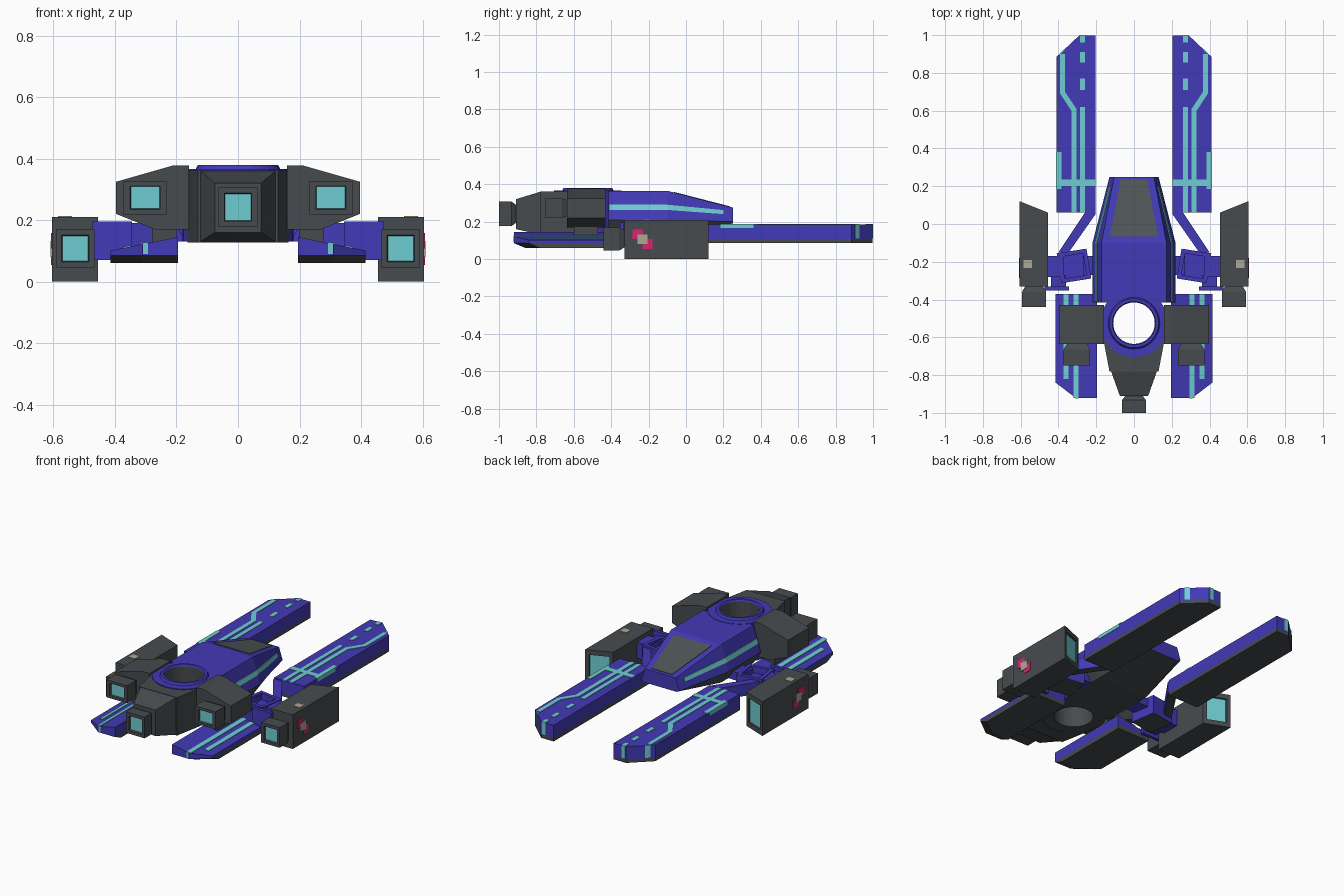
import bpy, bmesh, math

if "Cube" in bpy.data.objects:
    bpy.data.objects.remove(bpy.data.objects["Cube"])


def material(name, *rgb):
    m = bpy.data.materials.new(name)
    m.diffuse_color = [(c / 255 / 12.92 if c < 11 else ((c / 255 + .055) / 1.055) ** 2.4) for c in rgb] + [1]
    m.use_nodes = True
    m.node_tree.nodes["Principled BSDF"].inputs["Base Color"].default_value = m.diffuse_color
    return m


BLUE = material("indigo_paint", 66, 58, 183)
CYAN = material("cyan_glow", 111, 206, 210)
GREY = material("dark_grey_metal", 71, 75, 78)
GLASS = material("canopy_grey", 79, 86, 87)
PINK = material("pink_marking", 218, 37, 112)
BEIGE = material("beige_marking", 174, 168, 148)


def build(name, lofts, mats, rule=None, end=None, mirror=True):
    """Skin each list of equal-length cross-sections; rule(face) or end gives material slots."""
    bm = bmesh.new()
    for sections in lofts:
        rings = [[bm.verts.new(p) for p in s] for s in sections]
        n = len(rings[0])
        for a, b in zip(rings, rings[1:]):
            for i in range(n):
                bm.faces.new((a[i], a[(i + 1) % n], b[(i + 1) % n], b[i]))
        bm.faces.new(rings[0])
        cap = bm.faces.new(rings[-1])
        if end is not None:
            cap.material_index = end
    bmesh.ops.recalc_face_normals(bm, faces=bm.faces)
    bm.normal_update()
    if rule:
        for f in bm.faces:
            f.material_index = rule(f)
    me = bpy.data.meshes.new(name)
    bm.to_mesh(me)
    bm.free()
    for m in mats:
        me.materials.append(m)
    ob = bpy.data.objects.new(name, me)
    bpy.context.collection.objects.link(ob)
    if mirror:
        ob.modifiers.new("mirror", 'MIRROR').use_mirror_merge = False
    return ob


def rect(x0, x1, z0, z1, y, slope=0):
    return [(x, y + slope * (x - x0), z) for x, z in ((x0, z0), (x1, z0), (x1, z1), (x0, z1))]


def box(x0, x1, y0, y1, z0, z1):
    return [rect(x0, x1, z0, z1, y0), rect(x0, x1, z0, z1, y1)]


def flat(outline, z):
    """Plan outline lifted to a height, or to a height that depends on x, y."""
    return [(x, y, z(x, y) if callable(z) else z) for x, y in outline]


def plate(outline, z, t=.004):
    up = (lambda x, y: z(x, y) + t) if callable(z) else z + t
    return [flat(outline, z), flat(outline, up)]


def strip(x0, x1, y0, y1):
    return [(x0, y0), (x1, y0), (x1, y1), (x0, y1)]


def nozzle(name, cx, cz, w, h, y0, y1, mirror=True):
    """Square thruster pointing to -y with a recessed glowing end."""
    def r(k, y):
        return rect(cx - w * k, cx + w * k, cz - h * k, cz + h * k, y)
    ym = y0 + (y1 - y0) * .25
    build(name, [[r(.75, y0 + .03), r(.75, y0), r(1, ym), r(1, y1), r(.7, y1), r(.66, y1 + .012)]],
          [GREY, CYAN], end=1, mirror=mirror)


# Main hull: tapered six-sided body with a grey belly
def section(y, xt, zt, xm, zm, xb, zb):
    return [(xt, y, zt), (xm, y, zm), (xb, y, zb), (-xb, y, zb), (-xm, y, zm), (-xt, y, zt)]


build("main_hull", [[section(-.415, .172, .365, .22, .21, .17, .13),
                     section(-.1, .172, .365, .22, .21, .17, .13),
                     section(.25, .105, .275, .13, .2, .11, .19)]],
      [BLUE, GREY], lambda f: int(f.normal.z < -.3), mirror=False)

# Canopy plate on the sloping nose
build("canopy", [plate([(-.127, -.065), (.127, -.065), (.07, .235), (-.07, .235)],
                       lambda x, y: .364 - (y + .1) * .257)], [GLASS], mirror=False)


# Cyan line along each hull side
def side(y, t):
    k = max(0, (y + .1) / .35)
    xt, zt, xm, zm = .172 - .067 * k, .365 - .09 * k, .22 - .09 * k, .21 - .01 * k
    return xt + (xm - xt) * t, y, zt + (zm - zt) * t


def side_band(y, t0, t1):
    a, b = side(y, t0), side(y, t1)
    return [(p[0] + d, y, p[2]) for p, d in ((a, -.002), (a, .004), (b, .004), (b, -.002))]


build("hull_side_stripe", [[side_band(-.41, .48, .66), side_band(-.1, .48, .66), side_band(.2, .3, .55)]], [CYAN])

# Open ring hub with a hole right through
prof = [(.11, .13), (.18, .13), (.18, .367), (.137, .367), (.13, .38), (.115, .38), (.11, .372)]
bm = bmesh.new()
N = 32
rings = [[bm.verts.new((r * math.cos(a), -.525 + r * math.sin(a), z)) for r, z in prof]
         for a in (math.tau * i / N for i in range(N))]
for i in range(N):
    a, b = rings[i], rings[(i + 1) % N]
    for j in range(len(prof)):
        k = (j + 1) % len(prof)
        f = bm.faces.new((a[j], b[j], b[k], a[k]))
        f.material_index = int(j in (0, 6))
bmesh.ops.recalc_face_normals(bm, faces=bm.faces)
me = bpy.data.meshes.new("ring_hub")
bm.to_mesh(me)
bm.free()
me.materials.append(BLUE)
me.materials.append(GREY)
bpy.context.collection.objects.link(bpy.data.objects.new("ring_hub", me))

# Central engine body, hollowed around the hub by following its arc
arc = [(.18 * math.sin(a), -.525 - .18 * math.cos(a)) for a in [math.radians(d) for d in range(-66, 67, 12)]]
plan = arc + [(.13, -.78), (-.13, -.78)]
build("central_engine_body", [[flat(plan, .128), flat(plan, .362)],
                              [rect(-.123, .123, .13, .361, -.775), rect(-.075, .075, .16, .32, -.91)]],
      [GREY], mirror=False)
nozzle("central_nozzle", 0, .242, .063, .065, -.91, -1.0, mirror=False)

# Side engine pods above the rear wings
pod = [(.16, .378), (.21, .378), (.396, .325), (.396, .22), (.27, .17), (.16, .17)]
build("side_pod", [[[(x, y, z) for x, z in pod] for y in (-.635, -.43)]], [GREY])
nozzle("side_pod_nozzle", .302, .273, .07, .054, -.635, -.75)
build("pod_pylon", [box(.2, .28, -.6, -.47, .1, .19)], [GREY])

# Long forward prongs with grey undersides
prong = [(.205, .06), (.41, .06), (.41, .885), (.29, .998), (.205, .998)]
build("forward_prong", [[flat(prong, z) for z in (.085, .105, .185)]], [BLUE, GREY],
      lambda f: int(f.calc_center_median().z < .1))
marks = [strip(.26, .285, .06, .62), strip(.26, .285, .71, .77), strip(.26, .285, .855, .91),
         strip(.26, .285, .96, .998), strip(.305, .332, .06, .61), strip(.365, .391, .69, .9),
         [(.305, .61), (.332, .6), (.391, .69), (.365, .7)],
         strip(.385, .412, .185, .38), strip(.205, .41, .2, .235)]
build("prong_stripes", [plate(m, .184) for m in marks]
      + [box(.26, .285, .995, 1.0, .11, .187), box(.407, .413, .185, .36, .165, .187),
         plate([(.365, .922), (.388, .9), (.392, .905), (.369, .927)], .11, .077)], [CYAN])


# Rear wings with a top that slopes down outwards
def wing_top(x, y):
    return .145 - (x - .195) * .2


def wing(nose):
    return [(.195, -.37), (.415, -.37), (.415, nose + .08), (.31, nose), (.195, nose)]


build("rear_wing", [[flat(wing(-.86), .06), flat(wing(-.92), .085), flat(wing(-.92), wing_top)]],
      [BLUE, GREY], lambda f: int(f.calc_center_median().z < .08))
build("wing_stripes", [plate(strip(.295, .32, -.92, -.37), wing_top),
                       plate(strip(.348, .372, -.82, -.37), wing_top),
                       box(.293, .309, -.923, -.918, .09, .125)], [CYAN])

# Outer engines: slanted glowing intake at +y
build("outer_engine", [[rect(.455, .605, 0, .21, -.33), rect(.455, .605, 0, .21, .06, .4),
                        rect(.475, .585, .03, .18, .068, .4), rect(.475, .585, .03, .18, .056, .4)]],
      [GREY, CYAN], end=1)
nozzle("outer_engine_nozzle", .529, .108, .063, .062, -.33, -.44)

# Markings on the outer engines
build("pink_markings", [box(.603, .608, -.285, -.23, .108, .158),
                        box(.603, .608, -.232, -.18, .055, .108)], [PINK])
build("beige_markings", [box(.603, .61, -.26, -.205, .08, .132),
                         box(.54, .585, -.232, -.19, .207, .213)], [BEIGE])

# Struts joining prongs, hull and outer engines
arm = [(.205, .08), (.26, .08), (.26, .06), (.40, -.15), (.345, -.15), (.205, .05)]
build("prong_arm", [[flat(arm, .105), flat(arm, .178)]], [BLUE, GREY], lambda f: int(f.normal.z < -.5))


def turned(h):
    c, s = math.cos(math.radians(-9)), math.sin(math.radians(-9))
    return [(.318 + h * (u * c - v * s), -.222 + h * (u * s + v * c))
            for u, v in ((-1, -1), (1, -1), (1, 1), (-1, 1))]


build("joint_box", [[flat(turned(.08), .075), flat(turned(.08), .19),
                     flat(turned(.058), .19), flat(turned(.058), .15)]],
      [BLUE, GREY], lambda f: int(f.normal.z < -.5))
build("joint_links", [box(.16, .27, -.27, -.17, .13, .18), box(.37, .465, -.28, -.17, .085, .185)], [BLUE])
build("joint_plate", [box(.345, .473, -.352, -.332, .07, .195), box(.36, .44, -.335, -.27, .09, .17)], [BLUE])
